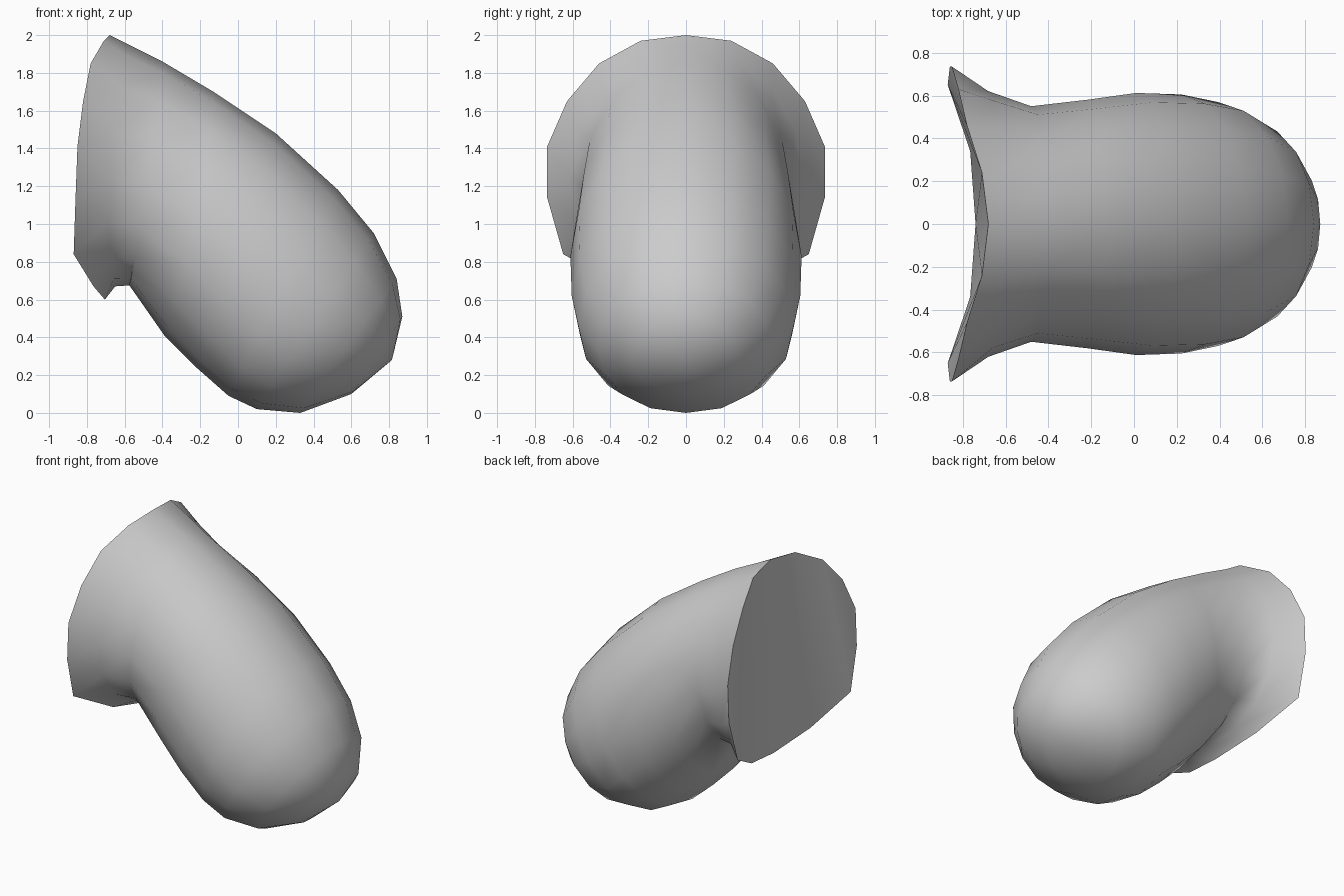
import bpy, bmesh, math

if "Cube" in bpy.data.objects:
    bpy.data.objects.remove(bpy.data.objects["Cube"])

N = 16  # sides of the tube

# Flared rim, half outline from top to bottom (x, y, z)
RIM = [(-.68, 0, 2.0), (-.71, .24, 1.97), (-.78, .46, 1.85), (-.82, .63, 1.65),
       (-.85, .735, 1.41), (-.86, .735, 1.14), (-.87, .65, .84),
       (-.765, .34, .67), (-.705, 0, .60)]

# Cross-sections: top x, z / bottom x, z / side x, z / half width
SECTIONS = [
    (-.57, 1.945, -.65, .67, -.68, 1.25, .62),
    (-.40, 1.86, -.575, .675, -.48, 1.20, .55),
    (-.13, 1.70, -.39, .41, -.22, 1.03, .58),
    (.20, 1.48, -.22, .24, .01, .83, .612),
    (.53, 1.18, -.05, .09, .22, .62, .605),
    (.72, .95, .10, .02, .39, .46, .57),
    (.84, .71, .33, 0, .57, .34, .465),
    (.87, .51, .60, .10, .735, .29, .28),
]
TIP = (.815, 0, .28)


def section(tx, tz, bx, bz, sx, sz, w):
    """Bent oval through the top, bottom and side points."""
    pts = []
    for i in range(N):
        a = 2 * math.pi * i / N
        c, s = math.cos(a), math.sin(a)
        cx, cz = (tx + bx) / 2, (tz + bz) / 2
        y = math.copysign(abs(s) ** .94, s) * w if abs(s) > 1e-6 else 0
        pts.append((cx + (tx - bx) / 2 * c + (sx - cx) * s * s, y,
                    cz + (tz - bz) / 2 * c + (sz - cz) * s * s))
    return pts


bm = bmesh.new()
rim_pts = RIM + [(x, -y, z) for x, y, z in reversed(RIM[1:-1])]
rings = [[bm.verts.new(p) for p in pts]
         for pts in [rim_pts] + [section(*s) for s in SECTIONS]]

# Tube skin
for a, b in zip(rings, rings[1:]):
    for i in range(N):
        j = (i + 1) % N
        bm.faces.new((a[i], a[j], b[j], b[i]))

# Rounded end
tip = bm.verts.new(TIP)
for i in range(N):
    bm.faces.new((rings[-1][i], rings[-1][(i + 1) % N], tip))

# Curved back plate, in upright strips across the rim with a raised middle
r = rings[0]
mid = bm.verts.new((-.74, 0, 1.25))
for side in (1, -1):
    for tri in ((r[0], r[side], mid), (r[side], r[7 * side], mid),
                (r[7 * side], r[8 * side], mid)):
        bm.faces.new(tri)
    for i in range(1, 4):
        quad = [r[side * i], r[side * (i + 1)],
                r[side * (7 - i)], r[side * (8 - i)]]
        bm.faces.new(list(dict.fromkeys(quad)))

bmesh.ops.recalc_face_normals(bm, faces=bm.faces)
mesh = bpy.data.meshes.new("bent_tube")
bm.to_mesh(mesh)
bm.free()
tube = bpy.data.objects.new("bent_tube", mesh)
bpy.context.collection.objects.link(tube)
bpy.context.view_layer.objects.active = tube
tube.select_set(True)
bpy.ops.object.shade_smooth_by_angle(angle=math.radians(50))
